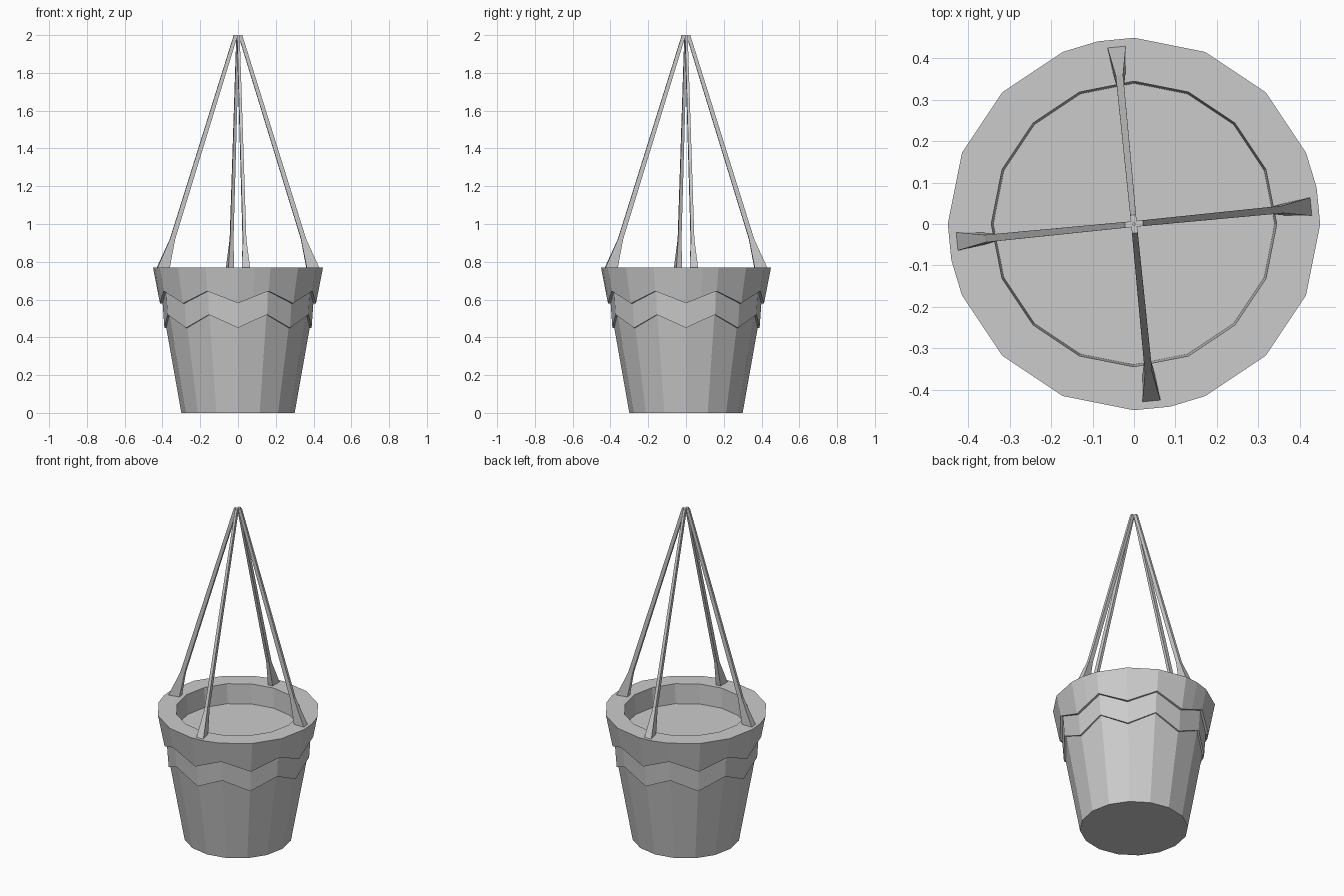
import bpy, bmesh, math
from mathutils import Vector

if "Cube" in bpy.data.objects:
    bpy.data.objects.remove(bpy.data.objects["Cube"])

# 16 sides, plus one extra rim point beside each strap
STEPS = sorted([float(i) for i in range(16)] + [i + 0.5 for i in range(0, 16, 4)])
HALF = math.cos(math.pi / 16)


def make_object(name, bm):
    bmesh.ops.recalc_face_normals(bm, faces=bm.faces)
    mesh = bpy.data.meshes.new(name)
    bm.to_mesh(mesh)
    bm.free()
    ob = bpy.data.objects.new(name, mesh)
    bpy.context.collection.objects.link(ob)
    return ob


def zigzag(low, high):
    # height alternates low / high around the sides
    def height(s):
        t = s % 2
        return low + (high - low) * (t if t <= 1 else 2 - t)
    return height


def cone(z):
    return 0.30 + 0.195 * z


def ring(bm, height, radius, bulge=False):
    verts = []
    for s in STEPS:
        z = height(s)
        r = radius(z)
        if s % 1 and not bulge:
            r *= HALF
        a = s * math.pi / 8
        verts.append(bm.verts.new((r * math.cos(a), r * math.sin(a), z)))
    return verts


# Pot: three overlapping layers with zigzag edges, flat rim and soil
upper, lower = zigzag(0.58, 0.645), zigzag(0.45, 0.52)
bm = bmesh.new()
rings = [
    ring(bm, lambda s: 0.0, cone),
    ring(bm, lower, lambda z: cone(z) - 0.008),
    ring(bm, lower, lambda z: cone(z) + 0.002),
    ring(bm, upper, lambda z: cone(z) - 0.014),
    ring(bm, upper, cone),
    ring(bm, lambda s: 0.77, lambda z: 0.45, bulge=True),
    ring(bm, lambda s: 0.77, lambda z: 0.345),
    ring(bm, lambda s: 0.65, lambda z: 0.34),
]
n = len(STEPS)
for a, b in zip(rings, rings[1:]):
    for i in range(n):
        j = (i + 1) % n
        bm.faces.new((a[i], a[j], b[j], b[i]))
bm.faces.new(rings[0])
bm.faces.new(rings[-1])
make_object("pot", bm)

# Straps: (inner radius, outer radius, inner width, outer width, height)
SECTIONS = [
    (0.365, 0.432, 0.03, 0.045, 0.765),
    (0.335, 0.362, 0.018, 0.018, 0.92),
    (0.002, 0.022, 0.014, 0.014, 2.0),
]


def strap(name, angle):
    out = Vector((math.cos(angle), math.sin(angle), 0))
    side = Vector((-out.y, out.x, 0))
    bm = bmesh.new()
    loops = []
    for r0, r1, w0, w1, z in SECTIONS:
        loops.append([bm.verts.new(out * r + side * w / 2 + Vector((0, 0, z)))
                      for r, w in ((r0, -w0), (r1, -w1), (r1, w1), (r0, w0))])
    for a, b in zip(loops, loops[1:]):
        for i in range(4):
            j = (i + 1) % 4
            bm.faces.new((a[i], a[j], b[j], b[i]))
    bm.faces.new(loops[0])
    bm.faces.new(loops[-1])
    make_object(name, bm)


for k, label in enumerate(("right", "back", "left", "front")):
    strap(label + "_strap", math.radians(5.6 + 90 * k))
